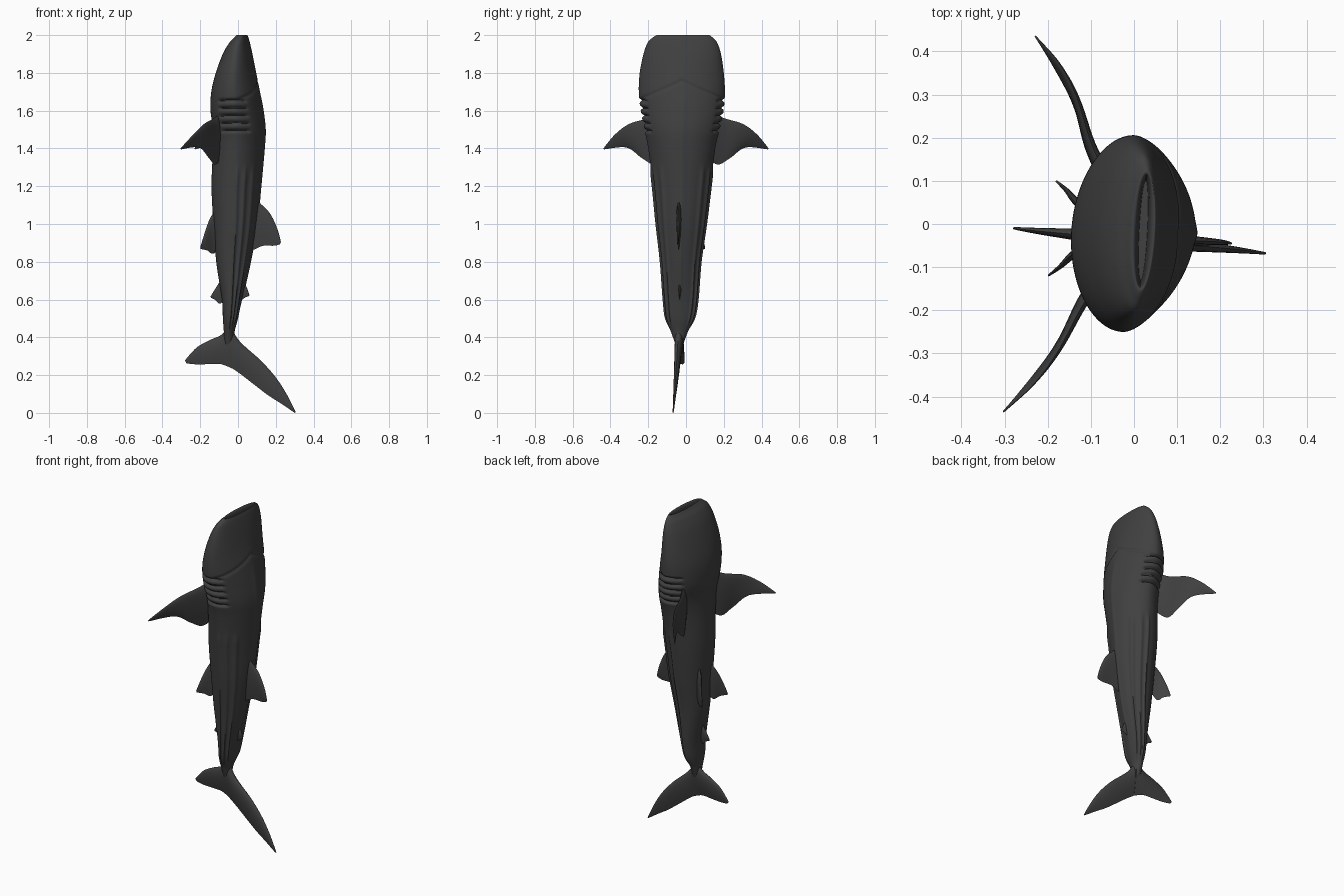
import bpy, bmesh, math
from mathutils import Vector

if "Cube" in bpy.data.objects:
    bpy.data.objects.remove(bpy.data.objects["Cube"])

skin = bpy.data.materials.new("dark_grey_skin")
skin.diffuse_color = (0.052, 0.052, 0.052, 1)
skin.use_nodes = True
skin.node_tree.nodes["Principled BSDF"].inputs["Base Color"].default_value = skin.diffuse_color


def spline(keys, steps):
    """Smooth curve through key points of any dimension."""
    out = []
    n = len(keys)
    for i in range(n - 1):
        p0, p1, p2, p3 = (keys[max(0, min(n - 1, i + k))] for k in (-1, 0, 1, 2))
        for s in range(steps):
            t = s / steps
            out.append([0.5 * (2 * b + (c - a) * t + (2 * a - 5 * b + 4 * c - d) * t * t
                               + (3 * b - a - 3 * c + d) * t ** 3)
                        for a, b, c, d in zip(p0, p1, p2, p3)])
    out.append(list(keys[-1]))
    return out


def loft(name, rings, angle=50):
    """Skin closed rings and cap both ends."""
    bm = bmesh.new()
    rows = [[bm.verts.new(p) for p in ring] for ring in rings]
    n = len(rows[0])
    for a, b in zip(rows, rows[1:]):
        for i in range(n):
            j = (i + 1) % n
            bm.faces.new((a[i], a[j], b[j], b[i]))
    bm.faces.new(rows[0])
    bm.faces.new(rows[-1])
    bmesh.ops.recalc_face_normals(bm, faces=bm.faces)
    me = bpy.data.meshes.new(name)
    bm.to_mesh(me)
    bm.free()
    me.materials.append(skin)
    ob = bpy.data.objects.new(name, me)
    bpy.context.collection.objects.link(ob)
    bpy.ops.object.select_all(action='DESELECT')
    ob.select_set(True)
    bpy.context.view_layer.objects.active = ob
    bpy.ops.object.shade_smooth_by_angle(angle=math.radians(angle))
    return ob


def fade(v, lo, hi):
    t = max(0, min(1, (v - lo) / (hi - lo)))
    return t * t * (3 - 2 * t)


def bell(v, w):
    return math.exp(-(v / w) ** 2)


# Body stations: z, belly x, back x, left y, right y; the last ones fold into the mouth
stations = [
    (.30, -.052, -.048, -.037, -.033), (.36, -.070, -.025, -.055, -.015),
    (.43, -.075, -.018, -.080, .010), (.50, -.080, .000, -.105, .042),
    (.60, -.085, .020, -.117, .060), (.80, -.115, .065, -.132, .076),
    (1.0, -.130, .100, -.155, .105), (1.2, -.140, .120, -.175, .130),
    (1.4, -.132, .138, -.200, .155), (1.5, -.132, .143, -.220, .178),
    (1.6, -.145, .132, -.240, .200), (1.7, -.141, .116, -.250, .206),
    (1.8, -.117, .096, -.245, .200), (1.9, -.080, .076, -.225, .185),
    (1.96, -.045, .062, -.203, .165), (1.988, -.018, .054, -.175, .140),
    (2.0, -.003, .047, -.152, .120), (1.985, .007, .036, -.145, .112),
    (1.92, .012, .031, -.130, .100)]
GILLS = (1.655, 1.615, 1.575, 1.535, 1.495)
RIDGES = (0.1, 0.43, 0.78)
SIDES = 112


def body_rings():
    rings = []
    rows = spline(stations, 16)
    for k, (z, x0, x1, y0, y1) in enumerate(rows):
        xc, hx, yc, hy = (x0 + x1) / 2, (x1 - x0) / 2, (y0 + y1) / 2, (y1 - y0) / 2
        outer = k < 14 * 16
        ring = []
        for i in range(SIDES):
            a = 2 * math.pi * i / SIDES
            c, s = math.cos(a), math.sin(a)
            side = math.asin(max(-1, min(1, s)))       # 0 at the flank, + toward the back
            e = 1 + 0.14 * (s > 0) * (1 - fade(z, 1.75, 1.95))
            y = hy * math.copysign(abs(c) ** e, c)
            x = hx * math.copysign(abs(s) ** e, s)
            d = 0
            if outer:
                # Gill slits on the flanks
                mask = fade(side, -.75, -.55) * (1 - fade(side, .45, .62))
                d -= 0.016 * mask * sum(bell(z - g + 0.012 * side ** 2, .007) for g in GILLS)
                # Long ridges down the flanks and a keel along the back
                run = fade(z, .42, .52) * (1 - fade(z, 1.24, 1.33))
                d += 0.008 * run * sum(bell(side - r, .075) for r in RIDGES)
                d += 0.004 * bell(side - 1.57, .12) * fade(z, .5, .7) * (1 - fade(z, 1.6, 1.72))
                # Fold behind the head
                d -= 0.006 * bell(z - 1.76 + .1 * abs(c), .008) * fade(s, .1, .3)
            nrm = Vector((s / max(hx, .01), c / max(hy, .01))).normalized()
            x, y = x + d * nrm.x, y + d * nrm.y
            ring.append((xc + x + 0.05 * y, yc + y, z))
        rings.append(ring)
    return rings


loft("body", body_rings(), 60)


def fin(name, lead, trail, root_t, tip_t):
    """Lens-section fin between a leading and a trailing edge."""
    L = [Vector(p) for p in spline(lead, 7)]
    T = [Vector(p) for p in spline(trail, 7)]
    mid = [(a + b) / 2 for a, b in zip(L, T)]
    chord, n, m = T[0] - L[0], len(L), 8
    rings = []
    for i in range(n):
        tan = mid[min(n - 1, i + 1)] - mid[max(0, i - 1)]
        nrm = chord.cross(tan).normalized()
        u = i / (n - 1)
        th = (root_t * (1 - u) + tip_t * u) / 2

        def pt(f, sgn):
            # blunt leading edge, thin trailing edge
            return L[i].lerp(T[i], f) + nrm * sgn * th * 2.6 * math.sqrt(f) * (1 - f)
        fs = [(j / m) ** 1.5 for j in range(m + 1)]
        rings.append([pt(f, 1) for f in fs] + [pt(f, -1) for f in fs[-2:0:-1]])
    loft(name, rings)


# Pectoral fins, the left one swept a little further toward the belly
pec_lead = [(-.06, .10, 1.62), (-.10, .19, 1.565), (-.135, .30, 1.53),
            (-.175, .375, 1.475), (-.229, .436, 1.402)]
pec_trail = [(-.07, .10, 1.37), (-.105, .165, 1.315), (-.125, .235, 1.35),
             (-.16, .315, 1.405), (-.228, .434, 1.395)]


def left_pec(pts):
    return [(x - .02 - .22 * (y - .19), -y, z) for x, y, z in pts]


fin("pectoral_fin_right", pec_lead, pec_trail, .032, .004)
fin("pectoral_fin_left", left_pec(pec_lead), left_pec(pec_trail), .032, .004)

# Pelvic fins
pel_lead = [(-.09, .02, 1.10), (-.135, .05, 1.04), (-.16, .08, .96), (-.181, .10, .878)]
pel_trail = [(-.09, .03, .90), (-.125, .05, .845), (-.15, .075, .86), (-.180, .099, .868)]


def left_pel(pts):
    return [(x - .2 * (y - .01), -y - .02, z) for x, y, z in pts]


fin("pelvic_fin_right", pel_lead, pel_trail, .024, .004)
fin("pelvic_fin_left", left_pel(pel_lead), left_pel(pel_trail), .024, .004)


def flat(pts, y0, y1):
    """Place x,z outline points in the middle plane, drifting from y0 to y1."""
    n = len(pts) - 1
    return [(x, y0 + (y1 - y0) * i / n, z) for i, (x, z) in enumerate(pts)]


# Middle fins and both tail lobes: leading edge, trailing edge, y drift, thickness
middle = {
    "dorsal_fin": ([(.05, 1.19), (.113, 1.115), (.17, 1.055), (.21, .97), (.227, .905)],
                   [(.03, .90), (.07, .862), (.13, .884), (.19, .885), (.222, .892)],
                   -.035, -.045, .034),
    "second_dorsal_fin": ([(-.01, .76), (.027, .70), (.048, .66), (.06, .625)],
                          [(-.01, .62), (.015, .598), (.04, .612), (.058, .618)],
                          -.03, -.038, .022),
    "anal_fin": ([(-.07, .75), (-.10, .69), (-.125, .65), (-.145, .617)],
                 [(-.06, .61), (-.095, .578), (-.12, .598), (-.143, .609)],
                 -.028, -.02, .022),
    "tail_upper_lobe": ([(-.05, .50), (.0, .39), (.12, .278), (.20, .188), (.26, .095), (.306, .004)],
                        [(-.06, .255), (.01, .208), (.085, .150), (.16, .093), (.23, .048), (.301, .0)],
                        -.036, -.068, .045),
    "tail_lower_lobe": ([(-.03, .50), (-.08, .42), (-.15, .385), (-.22, .345), (-.281, .278)],
                        [(-.03, .235), (-.09, .258), (-.15, .258), (-.22, .257), (-.272, .262)],
                        -.036, -.010, .045),
}
for name, (lead, trail, y0, y1, th) in middle.items():
    fin(name, flat(lead, y0, y1), flat(trail, y0, y1), th, .005)
